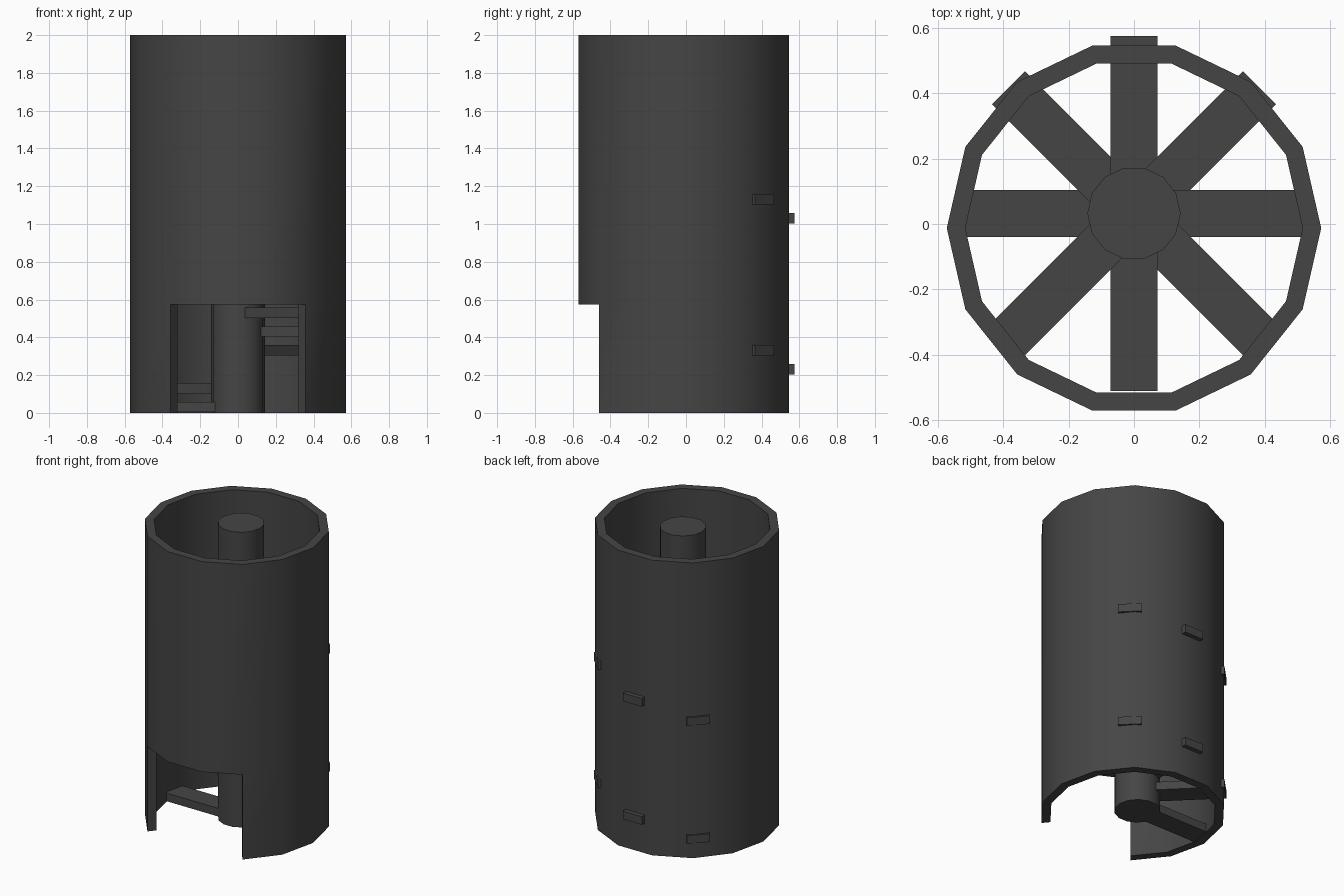
import bpy, bmesh
from math import pi, cos, sin
from mathutils import Matrix, Vector

if "Cube" in bpy.data.objects:
    bpy.data.objects.remove(bpy.data.objects["Cube"])

SIDES = 14
WALL_Y, CORE_Y = -0.0125, 0.0325
R_OUT, R_IN = 0.572, 0.5155
DOOR_H = 0.575
DOOR = {9, 10, 11}           # wall segments left open at the front

stone = bpy.data.materials.new("dark_grey")
stone.diffuse_color = (0.06, 0.06, 0.06, 1)
stone.use_nodes = True
stone.node_tree.nodes["Principled BSDF"].inputs["Base Color"].default_value = stone.diffuse_color


def finish(bm, name, smooth=False):
    bmesh.ops.recalc_face_normals(bm, faces=bm.faces)
    me = bpy.data.meshes.new(name)
    bm.to_mesh(me)
    bm.free()
    ob = bpy.data.objects.new(name, me)
    bpy.context.collection.objects.link(ob)
    me.materials.append(stone)
    if smooth:
        bpy.ops.object.select_all(action='DESELECT')
        ob.select_set(True)
        bpy.context.view_layer.objects.active = ob
        bpy.ops.object.shade_smooth_by_angle(angle=pi / 6)
    return ob


# Tower wall: hollow 14-sided tube with a doorway
bm = bmesh.new()


def ring(r, z):
    return [bm.verts.new((r * cos(2 * pi * i / SIDES),
                          WALL_Y + r * sin(2 * pi * i / SIDES), z))
            for i in range(SIDES)]


levels = (0, DOOR_H, 2)
outer = [ring(R_OUT, z) for z in levels]
inner = [ring(R_IN, z) for z in levels]
for i in range(SIDES):
    j = (i + 1) % SIDES
    first = 1 if i in DOOR else 0
    for k in range(first, 2):
        for w in (outer, inner):
            bm.faces.new((w[k][i], w[k][j], w[k + 1][j], w[k + 1][i]))
    for k in (first, 2):     # underside and rim
        bm.faces.new((outer[k][i], outer[k][j], inner[k][j], inner[k][i]))
for i in (min(DOOR), max(DOOR) + 1):     # door jambs
    bm.faces.new((outer[0][i], outer[1][i], inner[1][i], inner[0][i]))
bmesh.ops.delete(bm, geom=[v for v in bm.verts if not v.link_faces], context='VERTS')
finish(bm, "tower_wall", True)

# Central column
bm = bmesh.new()
bmesh.ops.create_cone(bm, cap_ends=True, segments=SIDES, radius1=0.1425, radius2=0.1425,
                      depth=2, matrix=Matrix.Translation((0, CORE_Y, 1)))
column = finish(bm, "central_column")
if abs(max(v.co.x for v in column.data.vertices) - 0.1425) > 0.001:
    # turn so a corner points to +x, like the wall
    c = Matrix.Translation((0, CORE_Y, 0))
    column.data.transform(c @ Matrix.Rotation(pi / SIDES, 4, 'Z') @ c.inverted())
bpy.ops.object.select_all(action='DESELECT')
column.select_set(True)
bpy.context.view_layer.objects.active = column
bpy.ops.object.shade_smooth_by_angle(angle=pi / 6)

# Spiral steps: two turns of eight, rising clockwise from the left
START, END = 0.1, 0.5425
for n in range(16):
    bm = bmesh.new()
    bmesh.ops.create_cube(bm, size=1)
    bmesh.ops.scale(bm, vec=Vector((END - START, 0.143, 0.055)), verts=bm.verts)
    bmesh.ops.translate(bm, vec=((START + END) / 2, 0, 0), verts=bm.verts)
    bm.transform(Matrix.Translation((0, CORE_Y, 0.031 + 0.1 * n))
                 @ Matrix.Rotation(pi - n * pi / 4, 4, 'Z'))
    finish(bm, f"step_{n + 1:02d}")
